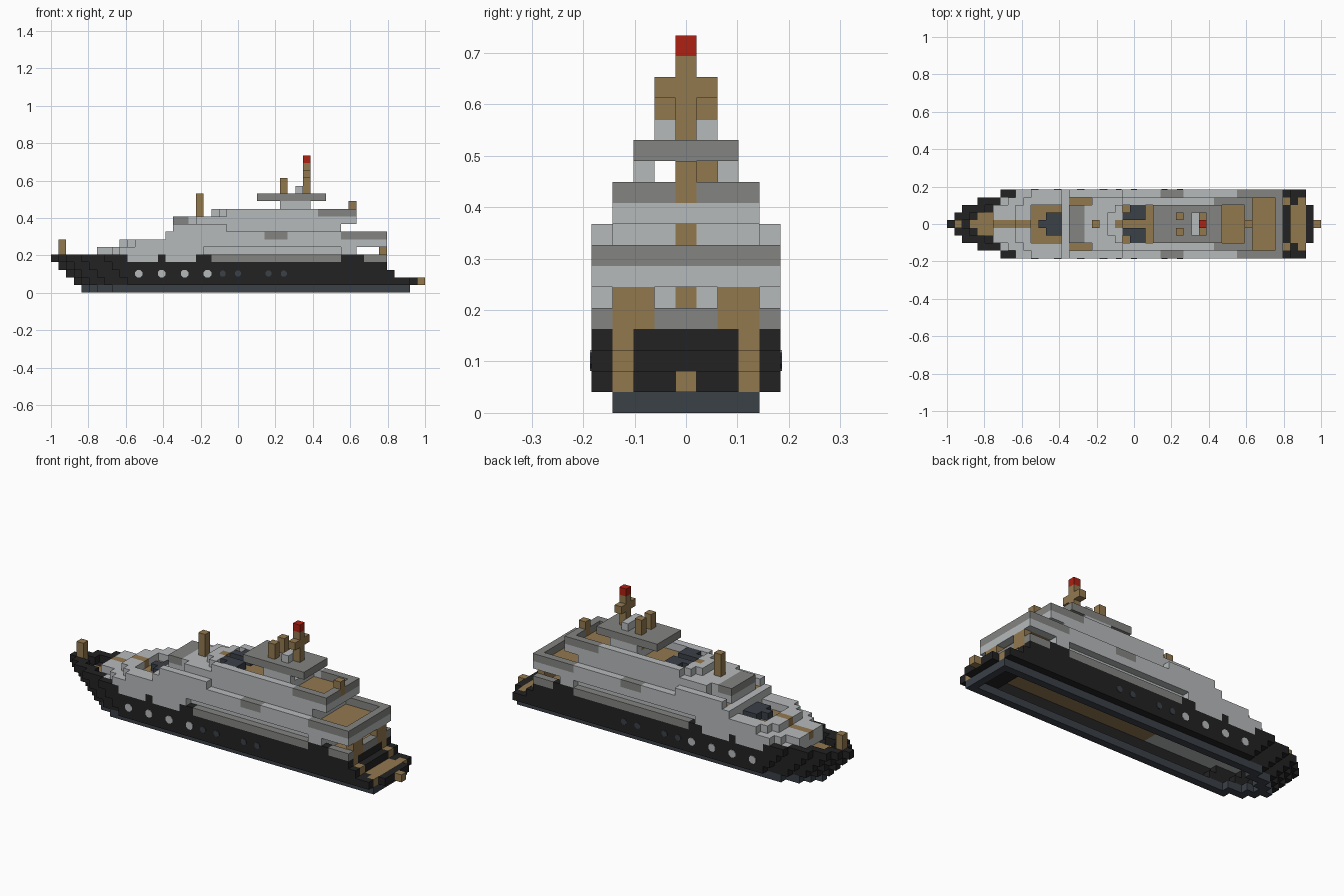
import bpy, bmesh, math
from mathutils import Vector, Matrix

if "Cube" in bpy.data.objects:
    bpy.data.objects.remove(bpy.data.objects["Cube"])

U = 2 / 49  # edge of one building block

COLOURS = {
    "light_grey": (0.47, 0.49, 0.50),
    "mid_grey": (0.23, 0.23, 0.22),
    "wood": (0.29, 0.19, 0.078),
    "navy": (0.043, 0.052, 0.064),
    "black": (0.016, 0.016, 0.016),
    "red": (0.43, 0.015, 0.006),
}
mats = {}
for key, rgb in COLOURS.items():
    m = bpy.data.materials.new(key)
    m.use_nodes = True
    m.diffuse_color = (*rgb, 1)
    m.node_tree.nodes["Principled BSDF"].inputs["Base Color"].default_value = (*rgb, 1)
    mats[key] = m
names = list(COLOURS)

cells = {}  # block position -> (part, colour)


def put(part, colour, x, rows, z):
    """Fill blocks; rows is a half width or a list of row numbers."""
    if isinstance(rows, int):
        rows = range(-rows, rows + 1)
    for i in range(*x):
        for j in rows:
            for k in range(*z):
                if part:
                    cells[i, j, k] = (part, colour)
                else:
                    cells.pop((i, j, k), None)


def carve(x, rows, z):
    put(None, None, x, rows, z)


def pair(*rows):
    return [s * r for r in rows for s in (-1, 1)]


def bow_half(d):
    """Half width at distance d behind the stem."""
    return 0 if d < 1 else 1 if d < 2 else 2 if d < 4 else 3 if d < 7 else 4


# Hull: stepped rings leaning forward, open underneath
for k, end in enumerate((47, 47, 45, 44, 44)):
    start = 4 - k
    for i in range(start, end):
        h = min(bow_half(i - start), 3 if k == 0 else 4)
        part, col = ("keel", "navy") if k == 0 else ("hull", "black")
        put(part, col, (i, i + 1), h, (k, k + 1))
        inner = min(bow_half(i - start - 1), h) - 1
        if i > start and i < end - 1 and inner >= 0:
            carve((i, i + 1), inner, (k, k + 1))
            if k == 3:
                put("main_deck", "wood" if i < 6 or i > 19 else "light_grey",
                    (i, i + 1), inner, (3, 4))

# Gunwale colour bands
for a, b, col in ((10, 14, "light_grey"), (15, 19, "light_grey"),
                  (21, 38, "mid_grey"), (41, 44, "mid_grey")):
    put("gunwale", col, (a, b), pair(4), (4, 5))

# Stern platform, transom and steps
put("stern_platform", "black", (43, 47), 4, (1, 2))
put("stern_platform", "black", (47, 48), 2, (1, 2))
put("stern_platform", "wood", (45, 46), 2, (1, 2))
put("stern_platform", "wood", (46, 47), 3, (1, 2))
put("stern_fender", "wood", (48, 49), 0, (1, 2))
put("transom", "black", (43, 45), 4, (2, 3))
put("transom", "black", (43, 44), 4, (3, 4))
put("transom", "mid_grey", (43, 44), 4, (4, 5))
put("stern_steps", "wood", (44, 45), pair(3), (2, 3))
put("stern_steps", "wood", (43, 44), pair(3), (3, 4))
put("aft_posts", "wood", (43, 44), pair(2, 3), (4, 6))

# Lower house with side walkways
put("lower_house", "light_grey", (6, 7), 2, (4, 5))
put("lower_house", "light_grey", (7, 40), 3, (4, 5))
put("lower_house", "light_grey", (6, 8), 2, (5, 6))
put("lower_house", "light_grey", (8, 9), 3, (5, 6))
put("lower_house", "light_grey", (9, 20), 4, (5, 6))
put("lower_house", "light_grey", (20, 38), 3, (5, 6))
put("lower_house", "light_grey", (38, 40), 4, (5, 6))
put("aft_door", "wood", (39, 40), 0, (4, 6))

# Middle house and fore bulwark
for i in range(9, 44):
    put("middle_house", "light_grey", (i, i + 1), min(i - 7, 4), (6, 7))
put("middle_house", "light_grey", (15, 44), 4, (7, 8))
put("middle_house", "mid_grey", (28, 31), pair(4), (7, 8))
put("middle_house", "mid_grey", (38, 44), 4, (7, 8))

# Fore well with a centre walkway and a dark hatch
carve((11, 15), 2, (6, 7))
put("fore_well", "wood", (11, 15), 2, (5, 6))
put("fore_walkway", "wood", (6, 9), 0, (5, 6))
put("fore_walkway", "wood", (9, 11), 0, (6, 7))
put("fore_hatch", "navy", (12, 13), 0, (6, 7))
put("fore_hatch", "navy", (13, 15), 1, (6, 7))
put("bow_post", "wood", (1, 2), 0, (4, 7))

# Aft sun deck
carve((38, 43), 3, (7, 8))
put("aft_deck", "wood", (38, 43), 3, (6, 7))

# Upper house and its side decks
put("side_deck", "wood", (16, 19), pair(3), (7, 8))
put("upper_house", "light_grey", (16, 19), 2, (8, 10))
put("upper_house", "light_grey", (16, 19), pair(4), (8, 9))
put("upper_house", "light_grey", (19, 23), 4, (8, 9))
put("upper_house", "light_grey", (23, 38), 3, (8, 9))
put("upper_house", "light_grey", (19, 40), 3, (9, 10))
put("upper_house", "mid_grey", (16, 18), 2, (9, 10))
put("upper_door", "wood", (37, 38), 0, (8, 9))
put("fore_mast", "wood", (19, 20), 0, (10, 13))

# Top deck bulwark with wooden floor
put("top_bulwark", "light_grey", (21, 22), 1, (10, 11))
put("top_bulwark", "light_grey", (22, 23), 2, (10, 11))
put("top_bulwark", "light_grey", (23, 35), 3, (10, 11))
put("top_bulwark", "mid_grey", (35, 40), 3, (10, 11))
carve((23, 39), 2, (10, 11))
put("top_deck", "wood", (23, 39), 2, (9, 10))
put("top_walkway", "wood", (22, 23), 0, (10, 11))
put("top_hatch", "navy", (23, 26), pair(1), (10, 11))
put("top_hatch", "navy", (24, 26), pair(2), (10, 11))
put("flag_post", "wood", (39, 40), 0, (10, 12))

# Canopy with supports
put("canopy_base", "light_grey", (30, 34), 2, (10, 11))
put("canopy_supports", "light_grey", (30, 34), pair(2), (11, 12))
put("helm", "wood", (30, 31), [1], (11, 12))
put("canopy_roof", "mid_grey", (27, 36), 2, (12, 13))

# Main mast, crossarm and aerials
put("aerials", "wood", (30, 31), pair(1), (13, 15))
put("mast_base", "light_grey", (32, 33), 1, (13, 14))
put("main_mast", "wood", (33, 34), 0, (13, 17))
put("crossarm", "wood", (33, 34), pair(1), (15, 16))
put("mast_light", "red", (33, 34), 0, (17, 18))


def add_object(name, bm, keys):
    me = bpy.data.meshes.new(name)
    bm.to_mesh(me)
    bm.free()
    for key in keys:
        me.materials.append(mats[key])
    ob = bpy.data.objects.new(name, me)
    bpy.context.collection.objects.link(ob)


# Skin each part with only its exposed sides, merging flat areas
sides = [Vector(s * (a == n) for n in range(3)) for a in range(3) for s in (-1, 1)]
for part in sorted({p for p, c in cells.values()}):
    bm = bmesh.new()
    keys = []
    for pos, (owner, col) in cells.items():
        if owner != part:
            continue
        if col not in keys:
            keys.append(col)
        centre = Vector(pos) + Vector((0.5, 0, 0.5))
        for n in sides:
            if tuple(int(v) for v in Vector(pos) + n) in cells:
                continue
            t = Vector((n.y, n.z, n.x))
            b = n.cross(t)
            loop = (-t - b, t - b, t + b, b - t)
            verts = [bm.verts.new((centre + (n + q) / 2) * U - Vector((1, 0, 0))) for q in loop]
            bm.faces.new(verts).material_index = keys.index(col)
    bmesh.ops.remove_doubles(bm, verts=bm.verts, dist=U / 100)
    bmesh.ops.dissolve_limit(bm, angle_limit=math.radians(1), verts=bm.verts,
                             edges=bm.edges, delimit={'MATERIAL'})
    if bm.faces:
        add_object(part, bm, keys)
    else:
        bm.free()

# Portholes on both sides of the hull
for name, key, radius, spots in (("light_portholes", "light_grey", 0.54, (11, 14, 17, 20)),
                                 ("dark_portholes", "navy", 0.42, (22, 24, 28, 30))):
    bm = bmesh.new()
    for i in spots:
        for s in (-1, 1):
            place = (Matrix.Translation((-1 + (i + 0.5) * U, s * 4.5 * U, 2.5 * U))
                     @ Matrix.Rotation(math.pi / 2, 4, 'X')
                     @ Matrix.Rotation(math.pi / 8, 4, 'Z'))
            bmesh.ops.create_cone(bm, cap_ends=True, segments=8, radius1=radius * U,
                                  radius2=radius * U, depth=0.006, matrix=place)
    add_object(name, bm, [key])
